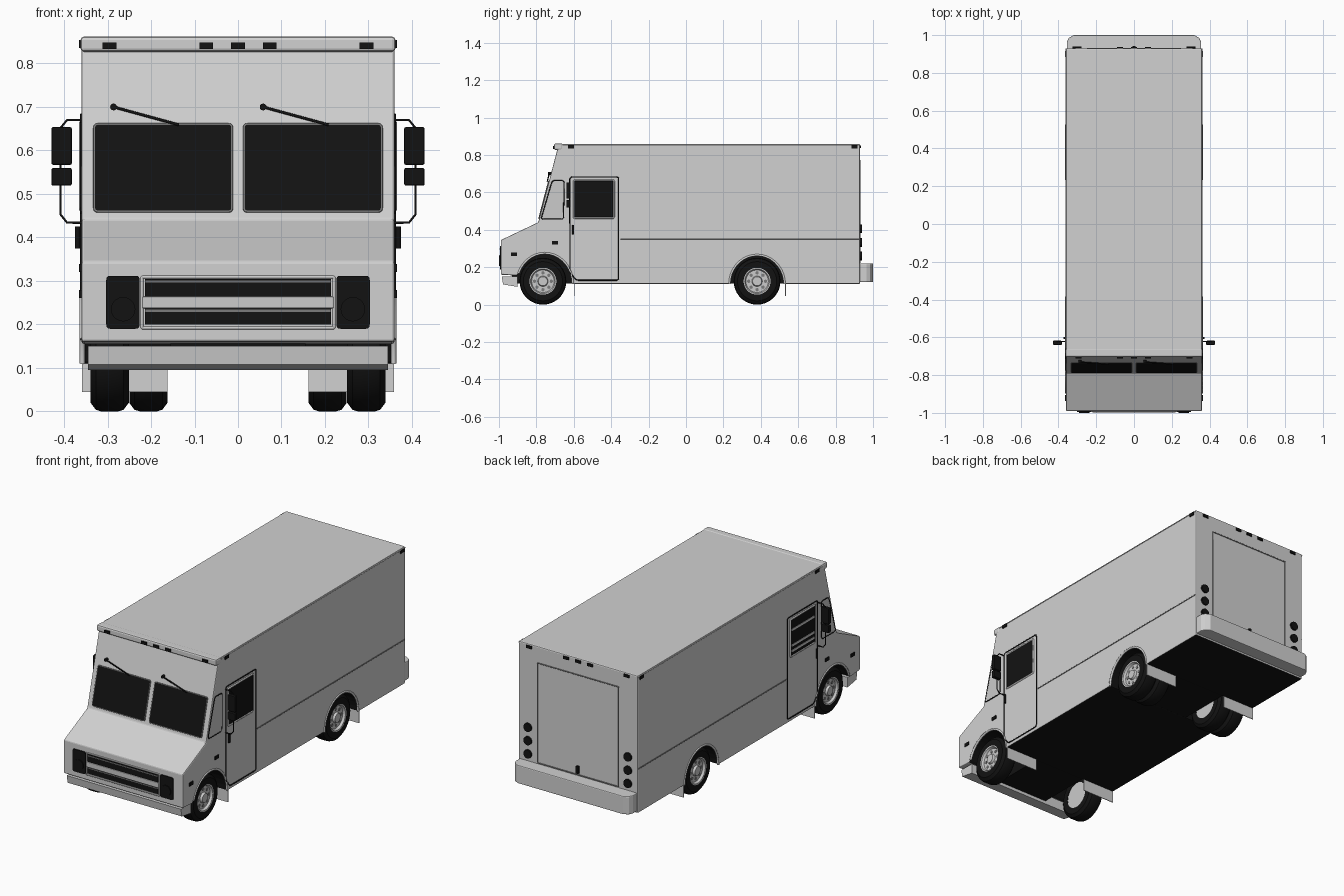
import bpy, bmesh
from math import sin, cos, pi
from mathutils import Vector

cube = bpy.data.objects.get("Cube")
if cube:
    bpy.data.objects.remove(cube)


def material(name, c):
    m = bpy.data.materials.new(name)
    m.use_nodes = True
    m.diffuse_color = (c, c, c, 1)
    bsdf = next(n for n in m.node_tree.nodes if n.type == 'BSDF_PRINCIPLED')
    bsdf.inputs["Base Color"].default_value = (c, c, c, 1)
    bsdf.inputs["Roughness"].default_value = 0.6
    return m


WHITE = material("white_paint", 0.64)
BLACK = material("black", 0.006)
GREY = material("grey_seam", 0.2)
STEEL = material("light_steel", 0.6)
SIDES = ((1, "left"), (-1, "right"))


def add(name, bm, mats, smooth=False):
    bmesh.ops.recalc_face_normals(bm, faces=bm.faces)
    me = bpy.data.meshes.new(name)
    bm.to_mesh(me)
    bm.free()
    ob = bpy.data.objects.new(name, me)
    bpy.context.collection.objects.link(ob)
    for m in mats:
        me.materials.append(m)
    if smooth:
        bpy.ops.object.select_all(action='DESELECT')
        ob.select_set(True)
        bpy.context.view_layer.objects.active = ob
        bpy.ops.object.shade_smooth_by_angle(angle=0.6)
    return ob


def prism(name, pts, depth, mats):
    """Flat polygon pushed along a vector."""
    bm = bmesh.new()
    face = bm.faces.new([bm.verts.new(p) for p in pts])
    ext = bmesh.ops.extrude_face_region(bm, geom=[face], use_keep_orig=True)
    verts = [v for v in ext["geom"] if isinstance(v, bmesh.types.BMVert)]
    bmesh.ops.translate(bm, verts=verts, vec=depth)
    return add(name, bm, mats)


def bevel(ob, width, segments=2):
    mod = ob.modifiers.new("bevel", 'BEVEL')
    mod.width, mod.segments = width, segments
    mod.limit_method, mod.angle_limit = 'ANGLE', 0.7


def box(name, lo, hi, mat, round_by=0):
    pts = [(lo[0], lo[1], lo[2]), (hi[0], lo[1], lo[2]), (hi[0], hi[1], lo[2]), (lo[0], hi[1], lo[2])]
    ob = prism(name, pts, (0, 0, hi[2] - lo[2]), [mat])
    if round_by:
        bevel(ob, round_by)
    return ob


def rounded(pts, r):
    """Round the corners of a 2D polygon."""
    out = []
    for i, p in enumerate(pts):
        p, a, b = Vector(p), Vector(pts[i - 1]), Vector(pts[(i + 1) % len(pts)])
        s, e = p + (a - p).normalized() * r, p + (b - p).normalized() * r
        for t in (0, 0.33, 0.67, 1):
            out.append(s * (1 - t) ** 2 + p * 2 * t * (1 - t) + e * t * t)
    return out


def rect(a, b, c, d, r=0.008):
    return rounded([(a, b), (c, b), (c, d), (a, d)], r)


def tube(name, pts, radius, mat, closed=False):
    cu = bpy.data.curves.new(name, 'CURVE')
    cu.dimensions = '3D'
    cu.bevel_depth, cu.bevel_resolution, cu.use_fill_caps = radius, 1, True
    sp = cu.splines.new('POLY')
    sp.points.add(len(pts) - 1)
    for q, p in zip(sp.points, pts):
        q.co = (*p, 1)
    sp.use_cyclic_u = closed
    cu.materials.append(mat)
    ob = bpy.data.objects.new(name, cu)
    bpy.context.collection.objects.link(ob)
    return ob


def lathe(name, profile, y, z, mat, steps=36):
    """Spin (x, radius) points round an axle."""
    bm = bmesh.new()
    vs = [bm.verts.new((x, y, z + r)) for x, r in profile]
    es = [bm.edges.new(e) for e in zip(vs, vs[1:])]
    bmesh.ops.spin(bm, geom=vs + es, cent=(0, y, z), axis=(1, 0, 0), angle=2 * pi, steps=steps)
    bmesh.ops.remove_doubles(bm, verts=bm.verts, dist=0.0002)
    return add(name, bm, [mat], True)


def disc(name, c, r, depth, mat, n=16):
    """Round plate; depth points along x or y."""
    d = Vector(depth)
    u = Vector((0, 1, 0)) if d.x else Vector((1, 0, 0))
    pts = [Vector(c) + r * (u * cos(2 * pi * i / n) + Vector((0, 0, sin(2 * pi * i / n)))) for i in range(n)]
    return prism(name, pts, depth, [mat])


# Van body, with wheel arches in its side profile
def arch(cy, half, height, n=18):
    return [(cy + half * cos(pi * i / n), 0.11 + height * sin(pi * i / n)) for i in range(n + 1)]


front_arch, rear_arch = arch(-0.755, 0.15, 0.165), arch(0.38, 0.147, 0.155)
front_arch = [p for p in front_arch if p[0] > -0.8 or p[1] > 0.16]
profile = [(-0.905, 0.155), (-0.99, 0.16), (-0.99, 0.345), (-0.79, 0.44), (-0.688, 0.83),
           (-0.68, 0.86), (0.93, 0.86), (0.93, 0.11)] + rear_arch + front_arch
body = prism("van_body", [(-0.36, y, z) for y, z in profile], (0.72, 0, 0), [WHITE, BLACK])
for f in body.data.polygons:
    if f.center.z < 0.3 and abs(f.normal.x) < 0.5 and f.center.y > -0.92 and f.center.y < 0.9:
        f.material_index = 1
bevel(body, 0.006)
box("underbody", (-0.155, -0.93, 0.112), (0.155, 0.9, 0.3), BLACK)
box("roof_visor", (-0.362, -0.705, 0.827), (0.362, -0.66, 0.862), WHITE, 0.008)

# Bumpers
nose = [(-0.985, 0.15), (-0.978, 0.108), (-0.9, 0.095), (-0.9, 0.15)]
prism("front_bumper", [(-0.345, y, z) for y, z in nose], (0.69, 0, 0), [WHITE])
tail = [(-0.355, 0.925), (0.355, 0.925), (0.355, 0.965), (0.345, 0.985), (0.32, 1.0),
        (-0.32, 1.0), (-0.345, 0.985), (-0.355, 0.965)]
bevel(prism("rear_bumper", [(x, y, 0.12) for x, y in tail], (0, 0, 0.1), [WHITE]), 0.005)


# Windscreen, wipers
def screen(x, z, out=0.0):
    return Vector((x, -0.79 + (z - 0.44) * 0.2615 - out, z))


for s, side in SIDES:
    pane = rect(s * 0.014, 0.46, s * 0.33, 0.66)
    prism(side + "_windscreen", [screen(x, z, -0.002) for x, z in pane], (0, -0.006, 0), [BLACK])
    tube(side + "_windscreen_seal", [screen(x, z, 0.002) for x, z in pane], 0.003, GREY, True)
for x, side in ((0.058, "left"), (-0.286, "right")):
    tube(side + "_wiper", [screen(x, 0.70, 0.009), screen(x + 0.15, 0.659, 0.009)], 0.0035, BLACK)
    disc(side + "_wiper_pivot", screen(x, 0.70, -0.003), 0.008, (0, -0.018, 0), BLACK, 12)

# Grille and headlights
grille = rect(-0.221, 0.192, 0.221, 0.309, 0.003)
tube("grille_frame", [(x, -0.991, z) for x, z in grille], 0.004, STEEL, True)
for z0, z1, part in ((0.2, 0.237, "lower"), (0.264, 0.304, "upper")):
    box(part + "_grille_slot", (-0.214, -0.994, z0), (0.214, -0.985, z1), BLACK)
    box(part + "_grille_slat", (-0.214, -0.997, z1 - 0.008), (0.214, -0.989, z1 - 0.003), GREY)
box("grille_bar", (-0.22, -0.999, 0.237), (0.22, -0.985, 0.264), STEEL, 0.003)
for s, side in SIDES:
    lamp = rect(s * 0.226, 0.19, s * 0.303, 0.312, 0.01)
    prism(side + "_headlight_housing", [(x, -0.986, z) for x, z in lamp], (0, -0.009, 0), [BLACK])
    disc(side + "_headlight", (s * 0.264, -0.99, 0.235), 0.028, (0, -0.01, 0), BLACK, 20)

# Roof marker lights, front and back
for i, x in enumerate((-0.295, -0.073, 0, 0.073, 0.295)):
    box(f"front_marker_{i}", (x - 0.016, -0.711, 0.833), (x + 0.016, -0.7, 0.848), BLACK)
    box(f"rear_marker_{i}", (x - 0.016, 0.925, 0.837), (x + 0.016, 0.936, 0.852), BLACK)

# Rear door, handle and tail lights
rear_door = rect(-0.245, 0.225, 0.245, 0.77, 0.004)
tube("rear_door_seam", [(x, 0.93, z) for x, z in rear_door], 0.003, GREY, True)
box("rear_door_handle", (-0.007, 0.928, 0.235), (0.007, 0.942, 0.275), BLACK)
for s, side in SIDES:
    for i, z in enumerate((0.26, 0.332, 0.405)):
        disc(f"{side}_tail_light_{i}", (s * 0.302, 0.926, z), 0.023, (0, 0.014, 0), BLACK, 20)

# Side fittings
for s, side in SIDES:
    X = s * 0.36

    def on_side(pts, out=0.0):
        return [(X + s * out, y, z) for y, z in pts]

    tube(side + "_door_seam", on_side(rounded([(-0.62, 0.17), (-0.585, 0.13), (-0.36, 0.13),
         (-0.36, 0.682), (-0.62, 0.682)], 0.012)), 0.0035, BLACK, True)
    pane = rect(-0.6, 0.463, -0.385, 0.665, 0.006)
    prism(side + "_door_window", on_side(pane, -0.004), (s * 0.006, 0, 0), [BLACK])
    tube(side + "_door_window_frame", on_side(pane), 0.005, STEEL, True)
    quarter = rounded([(-0.775, 0.457), (-0.655, 0.457), (-0.652, 0.663), (-0.715, 0.663)], 0.014)
    prism(side + "_quarter_window", on_side(quarter, -0.004), (s * 0.006, 0, 0), [STEEL])
    tube(side + "_quarter_window_seal", on_side(quarter), 0.0035, BLACK, True)
    tube(side + "_belt_line", on_side([(-0.35, 0.352), (0.925, 0.352)]), 0.003, GREY)
    tube(side + "_roof_rail", on_side([(-0.66, 0.853), (0.928, 0.853)]), 0.003, WHITE)
    for part, pts in (("front", front_arch), ("rear", rear_arch)):
        tube(f"{side}_{part}_arch_lip", on_side(pts, -0.002), 0.006, WHITE)
    for part, y, z in (("nose", -0.92, 0.27), ("fender", -0.7, 0.33), ("front_roof", -0.615, 0.845),
                       ("rear_roof", 0.9, 0.845)):
        xs = sorted((X - s * 0.003, X + s * 0.005))
        box(f"{side}_{part}_marker", (xs[0], y - 0.016, z - 0.009), (xs[1], y + 0.016, z + 0.009), BLACK)
    tube(side + "_door_handle", on_side([(-0.603, 0.425), (-0.603, 0.375)], 0.009), 0.006, BLACK)
    # Mirrors on a bent bracket
    bracket = [(0.355, 0.67), (0.393, 0.67), (0.408, 0.652), (0.408, 0.453), (0.393, 0.434), (0.355, 0.434)]
    tube(side + "_mirror_bracket", [(s * x, -0.622, z) for x, z in bracket], 0.003, BLACK)
    for part, z0, z1 in (("upper", 0.567, 0.654), ("lower", 0.519, 0.56)):
        xs = sorted((s * 0.382, s * 0.429))
        box(f"{side}_{part}_mirror", (xs[0], -0.64, z0), (xs[1], -0.618, z1), BLACK, 0.004)

# Cab fittings seen in the right door window
for i, z in enumerate((0.485, 0.515, 0.6)):
    box(f"cab_rail_{i}", (-0.364, -0.59, z), (-0.36, -0.395, z + 0.012), STEEL)

# Wheels, dual at the rear, with mud flaps
tyre = [(0.0, 0.072), (0.0, 0.105), (0.012, 0.121), (0.025, 0.125), (0.063, 0.125), (0.076, 0.121),
        (0.088, 0.105), (0.088, 0.072)]
rim = [(0.004, 0), (0.004, 0.075), (0.086, 0.075), (0.086, 0.066), (0.074, 0.06), (0.074, 0.028),
       (0.086, 0.024), (0.086, 0)]
for s, side in SIDES:
    for y, x0, part in ((-0.765, 0.251, "front"), (0.38, 0.251, "rear_outer"), (0.38, 0.162, "rear_inner")):
        name = f"{side}_{part}"
        lathe(name + "_tyre", [(s * (x0 + x), r) for x, r in tyre], y, 0.125, BLACK)
        lathe(name + "_rim", [(s * (x0 + x), r) for x, r in rim], y, 0.125, STEEL)
        if part != "rear_inner":
            for i in range(8):
                a = 2 * pi * i / 8
                disc(f"{name}_rim_hole_{i}", (s * (x0 + 0.072), y + 0.045 * cos(a), 0.125 + 0.045 * sin(a)),
                     0.009, (s * 0.004, 0, 0), GREY, 10)
    for y, part in ((-0.6, "front"), (0.53, "rear")):
        xs = sorted((s * 0.162, s * 0.359))
        box(f"{side}_{part}_mud_flap", (xs[0], y, 0.045), (xs[1], y + 0.004, 0.13), WHITE)
